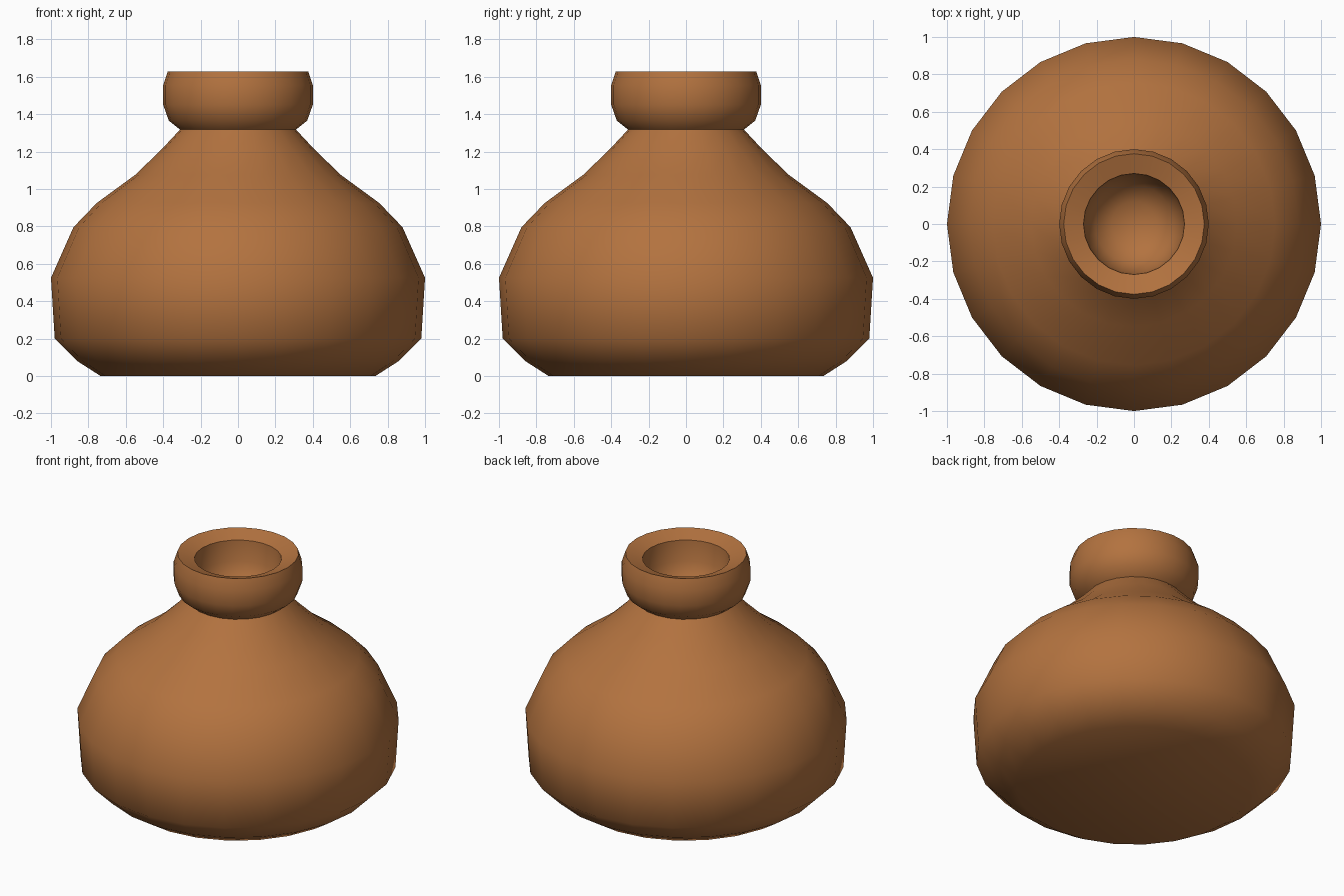
import bpy, bmesh, math

if "Cube" in bpy.data.objects:
    bpy.data.objects.remove(bpy.data.objects["Cube"])

SIDES = 24
# Profile (radius, height): base, belly, shoulder, neck, lip, mouth hollow
PROFILE = [
    (0.735, 0.0), (0.86, 0.08), (0.98, 0.20), (1.0, 0.525),
    (0.88, 0.795), (0.755, 0.925), (0.55, 1.075), (0.41, 1.21), (0.31, 1.317),
    (0.37, 1.365), (0.40, 1.45), (0.40, 1.555), (0.376, 1.627),
    (0.27, 1.59), (0.26, 1.45), (0.21, 1.34), (0.12, 1.28),
]
HOLLOW_BOTTOM = 1.26

bm = bmesh.new()
rings = []
for r, z in PROFILE:
    rings.append([bm.verts.new((r * math.cos(i * math.tau / SIDES),
                                r * math.sin(i * math.tau / SIDES), z))
                  for i in range(SIDES)])

# Walls between neighbouring rings
for low, high in zip(rings, rings[1:]):
    for i in range(SIDES):
        j = (i + 1) % SIDES
        bm.faces.new((low[i], low[j], high[j], high[i]))

# Flat base and rounded bottom of the mouth
bm.faces.new(rings[0][::-1])
centre = bm.verts.new((0, 0, HOLLOW_BOTTOM))
for i in range(SIDES):
    bm.faces.new((rings[-1][i], rings[-1][(i + 1) % SIDES], centre))

mesh = bpy.data.meshes.new("clay_bottle")
bm.to_mesh(mesh)
bm.free()
bottle = bpy.data.objects.new("clay_bottle", mesh)
bpy.context.collection.objects.link(bottle)

# Clay colour
clay = bpy.data.materials.new("clay")
clay.diffuse_color = (0.45, 0.17, 0.05, 1)
clay.use_nodes = True
clay.node_tree.nodes["Principled BSDF"].inputs["Base Color"].default_value = clay.diffuse_color
mesh.materials.append(clay)

# Smooth body with crisp neck and lip edges
bpy.context.view_layer.objects.active = bottle
bottle.select_set(True)
bpy.ops.object.shade_smooth_by_angle(angle=math.radians(48))
